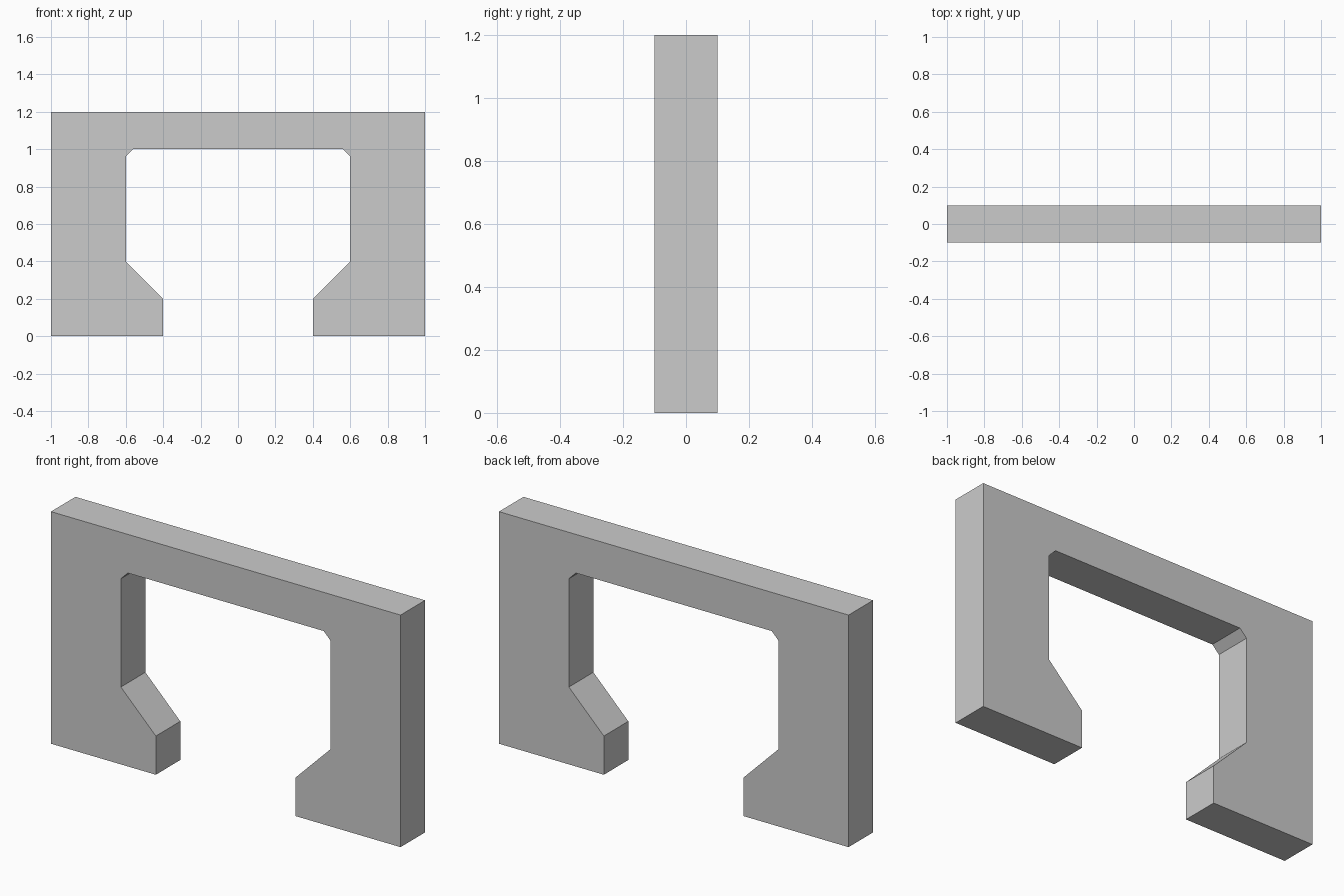
import bpy
import bmesh

if "Cube" in bpy.data.objects:
    bpy.data.objects.remove(bpy.data.objects["Cube"])

DEPTH = 0.2

# Right half of the frame outline (x, z), from the foot's inner corner
# round the outside and back along the opening
half = [(0.56, 1.0), (0.6, 0.96), (0.6, 0.4), (0.4, 0.2),
        (0.4, 0.0), (1.0, 0.0), (1.0, 1.2)]
outline = half + [(-x, z) for x, z in reversed(half)]

# Clamp-shaped frame: one profile extruded front to back
bm = bmesh.new()
front = bm.faces.new([bm.verts.new((x, -DEPTH / 2, z)) for x, z in outline])
extruded = bmesh.ops.extrude_face_region(bm, geom=[front], use_keep_orig=True)
back_verts = [g for g in extruded["geom"] if isinstance(g, bmesh.types.BMVert)]
bmesh.ops.translate(bm, verts=back_verts, vec=(0, DEPTH, 0))
bmesh.ops.recalc_face_normals(bm, faces=bm.faces)
# Concave front and back are split into clean triangles
bmesh.ops.triangulate(bm, faces=[f for f in bm.faces if len(f.verts) > 4])

mesh = bpy.data.meshes.new("arch_frame")
bm.to_mesh(mesh)
bm.free()
frame = bpy.data.objects.new("arch_frame", mesh)
bpy.context.collection.objects.link(frame)
